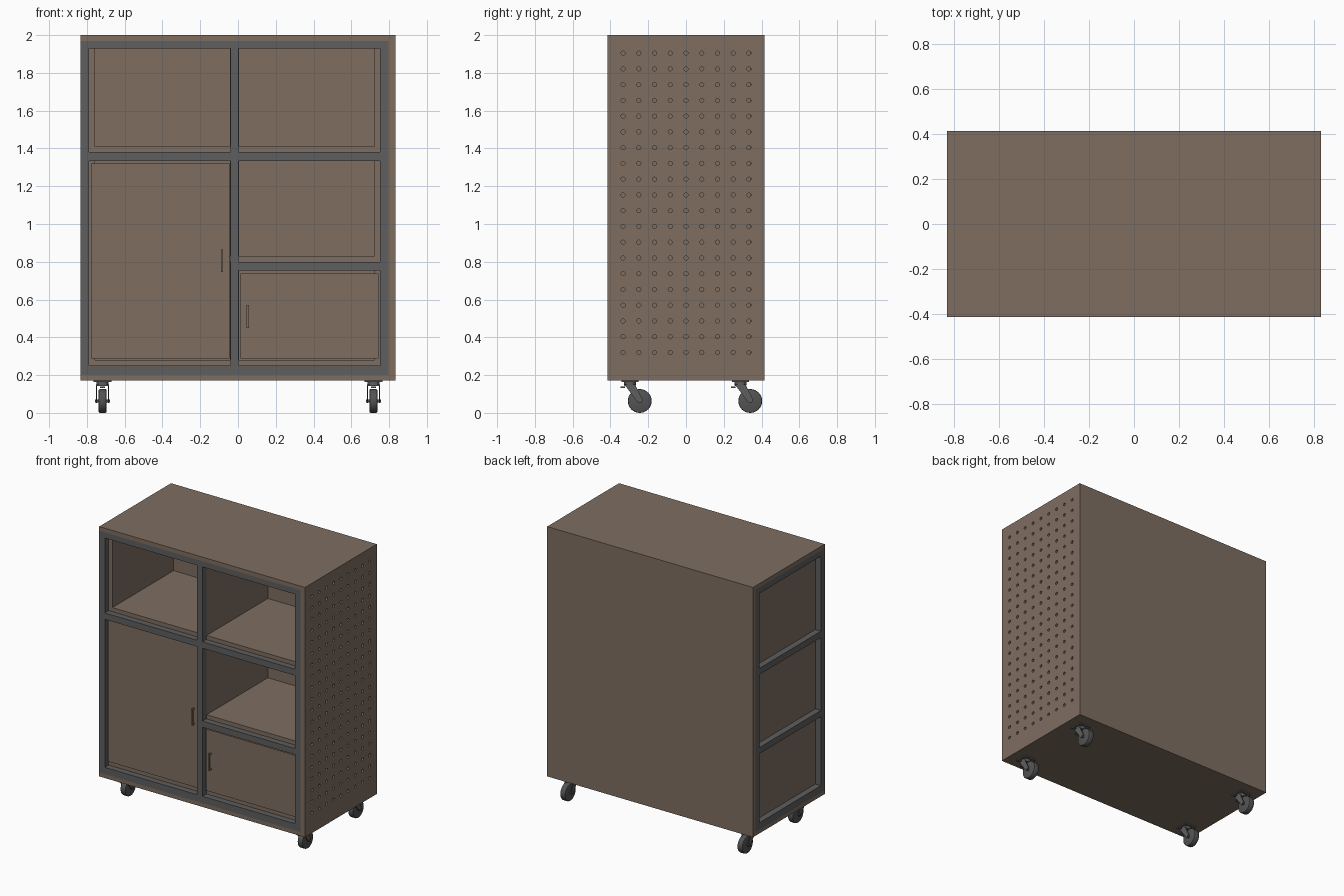
import bpy, bmesh, math
from mathutils import Matrix, Vector

if "Cube" in bpy.data.objects:
    bpy.data.objects.remove(bpy.data.objects["Cube"])


def material(name, rgb):
    m = bpy.data.materials.new(name)
    m.diffuse_color = (*rgb, 1)
    m.use_nodes = True
    m.node_tree.nodes["Principled BSDF"].inputs["Base Color"].default_value = m.diffuse_color
    return m


WOOD = material("brown_board", (0.21, 0.155, 0.118))
STEEL = material("grey_steel", (0.112, 0.112, 0.112))
RUBBER = material("dark_grey_rubber", (0.088, 0.088, 0.088))


def finish(bm, name, mat):
    bmesh.ops.recalc_face_normals(bm, faces=bm.faces)
    me = bpy.data.meshes.new(name)
    bm.to_mesh(me)
    bm.free()
    me.materials.append(mat)
    ob = bpy.data.objects.new(name, me)
    bpy.context.collection.objects.link(ob)
    return ob


def add_box(bm, x0, x1, y0, y1, z0, z1):
    mat = Matrix.Translation(((x0 + x1) / 2, (y0 + y1) / 2, (z0 + z1) / 2))
    mat = mat @ Matrix.Diagonal((x1 - x0, y1 - y0, z1 - z0, 1))
    bmesh.ops.create_cube(bm, size=1, matrix=mat)


def box(name, mat, *dims):
    bm = bmesh.new()
    add_box(bm, *dims)
    return finish(bm, name, mat)


def add_cyl(bm, axis, centre, r, depth, seg):
    rot = Vector((0, 0, 1)).rotation_difference(Vector(axis)).to_matrix().to_4x4()
    bmesh.ops.create_cone(bm, cap_ends=True, segments=seg, radius1=r, radius2=r,
                          depth=depth, matrix=Matrix.Translation(centre) @ rot)


def add_prism(bm, yz, x0, x1):
    f = bm.faces.new([bm.verts.new((x0, y, z)) for y, z in yz])
    g = bmesh.ops.extrude_face_region(bm, geom=[f])["geom"]
    bmesh.ops.translate(bm, vec=(x1 - x0, 0, 0),
                        verts=[v for v in g if isinstance(v, bmesh.types.BMVert)])


X, Y = 0.833, 0.415
FRONT, BACK = (-Y, -0.37), (0.342, 0.387)          # frame depth bands
POSTS = [(-X, -0.788), (-0.04, 0.003), (0.753, 0.798)]
RAILS = [(0.2, 0.25), (0.755, 0.80), (1.333, 1.38), (1.928, 1.97)]

# outer boards
box("top_panel", WOOD, -X, X, -Y, Y, 1.97, 2.0)
box("bottom_panel", WOOD, -X, X, -Y, Y, 0.172, 0.2)
box("back_panel", WOOD, -X, X, BACK[1], Y, 0.2, 1.97)
side = box("perforated_side_panel", WOOD, 0.798, X, -Y, BACK[1], 0.2, 1.97)

# peg holes through the right side
bm = bmesh.new()
for i in range(9):
    for j in range(20):
        add_cyl(bm, (1, 0, 0), (0.815, (i - 4) * 0.0833, 0.32 + j * 0.0834), 0.011, 0.1, 12)
cutter = finish(bm, "peg_hole_cutter", WOOD)
cutter.hide_render = True
cutter.hide_viewport = True
mod = side.modifiers.new("peg_holes", "BOOLEAN")
mod.operation, mod.object, mod.solver = "DIFFERENCE", cutter, "EXACT"

# steel frame: posts, cross rails and depth rails
bm = bmesh.new()
for y in (FRONT, BACK):
    for x in POSTS:
        add_box(bm, *x, *y, 0.2, 1.97)
    for k, z in enumerate(RAILS):
        for n in range(2):
            if not (k == 1 and n == 0):            # tall cell has no middle rail
                add_box(bm, POSTS[n][1], POSTS[n + 1][0], *y, *z)
for x in POSTS:
    for z in RAILS:
        add_box(bm, *x, FRONT[1], BACK[0], *z)
finish(bm, "steel_frame", STEEL)

# inner lining boards
y0, y1 = FRONT[1], BACK[0]
box("left_lining", WOOD, -0.788, -0.758, y0, y1, 0.2, 1.97)
box("right_lining", WOOD, 0.722, 0.753, y0, y1, 0.2, 1.97)
box("centre_divider_left", WOOD, -0.042, -0.036, y0, y1, 0.2, 1.97)
box("centre_divider_right", WOOD, -0.001, 0.005, y0, y1, 0.2, 1.97)
for tag, xa, xb in (("left", -0.758, -0.042), ("right", 0.005, 0.722)):
    for k, z in enumerate((0.25, 0.80, 1.38)):
        box(f"{tag}_shelf_{k + 1}", WOOD, xa, xb, y0, y1, z, z + 0.03)
    box(tag + "_ceiling", WOOD, xa, xb, y0, y1, 1.93, 1.96)
    box(tag + "_inner_back", WOOD, xa, xb, y1 - 0.004, y1 + 0.03, 0.25, 1.96)

# doors set into the frame, with slim pulls
for tag, xa, xb, za, zb, h, ha, hb in (
        ("tall", -0.779, -0.046, 0.287, 1.32, -0.085, 0.745, 0.865),
        ("short", 0.014, 0.744, 0.287, 0.737, 0.052, 0.45, 0.572)):
    box(tag + "_door", WOOD, xa, xb, -0.392, -0.362, za, zb)
    bm = bmesh.new()
    add_box(bm, h - 0.006, h + 0.006, -0.413, -0.404, ha, hb)
    for z in (ha, hb - 0.012):
        add_box(bm, h - 0.006, h + 0.006, -0.405, -0.391, z, z + 0.012)
    finish(bm, tag + "_door_handle", WOOD)

# swivel casters, trailing to the back
for cx in (-0.717, 0.717):
    for cy in (-0.297, 0.288):
        tag = ("left" if cx < 0 else "right") + ("_front" if cy < 0 else "_rear")
        wy, wz = cy + 0.052, 0.063
        bm = bmesh.new()
        add_box(bm, cx - 0.048, cx + 0.048, cy - 0.045, cy + 0.045, 0.163, 0.172)
        add_cyl(bm, (0, 0, 1), (cx, cy, 0.155), 0.032, 0.02, 20)
        add_box(bm, cx - 0.035, cx + 0.035, cy - 0.028, cy + 0.028, 0.142, 0.149)
        add_box(bm, cx - 0.014, cx + 0.014, cy - 0.05, cy - 0.026, 0.132, 0.139)
        for s in (-1, 1):
            add_prism(bm, [(cy - 0.028, 0.149), (cy + 0.028, 0.149),
                           (wy + 0.016, wz + 0.004), (wy + 0.008, wz - 0.01),
                           (wy - 0.012, wz - 0.006)], cx + s * 0.029, cx + s * 0.035)
        add_cyl(bm, (1, 0, 0), (cx, wy, wz), 0.008, 0.078, 12)
        finish(bm, tag + "_caster_fork", STEEL)
        bm = bmesh.new()
        add_cyl(bm, (1, 0, 0), (cx, wy, wz), 0.063, 0.042, 32)
        rim = [e for e in bm.edges if len({round(v.co.x, 4) for v in e.verts}) == 1]
        bmesh.ops.bevel(bm, geom=rim, offset=0.006, segments=2, affect="EDGES", profile=0.5)
        wheel = finish(bm, tag + "_wheel", RUBBER)
        bpy.ops.object.select_all(action="DESELECT")
        wheel.select_set(True)
        bpy.context.view_layer.objects.active = wheel
        bpy.ops.object.shade_smooth_by_angle(angle=math.radians(35))
